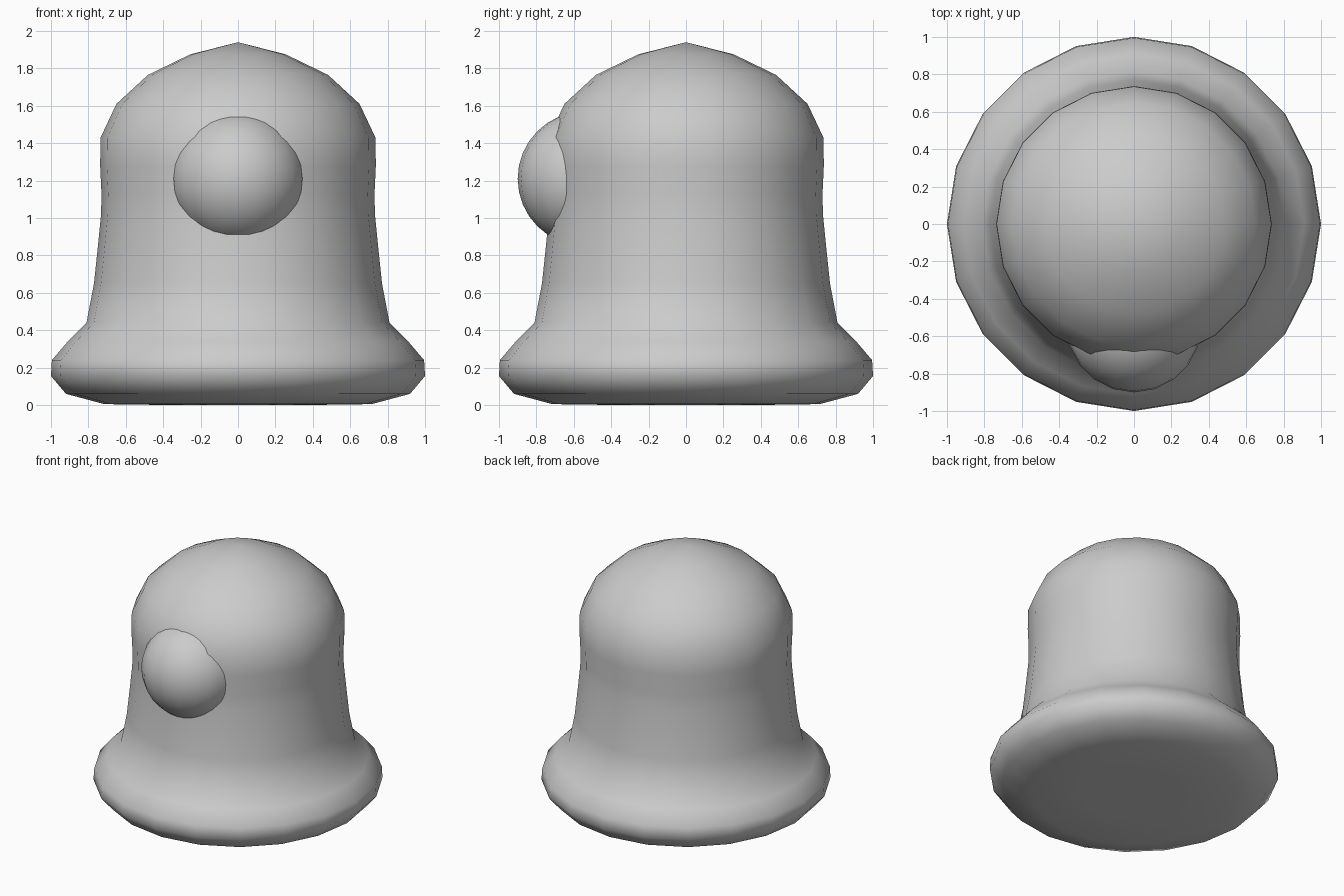
import bpy, bmesh
from math import cos, sin, tau

if "Cube" in bpy.data.objects:
    bpy.data.objects.remove(bpy.data.objects["Cube"])

SIDES = 20


def lathe(name, profile):
    """Revolve (radius, z) points around z; end points with radius 0 become poles."""
    bm = bmesh.new()
    rings = []
    for r, z in profile:
        n = SIDES if r else 1
        rings.append([bm.verts.new((r * cos(tau * i / SIDES), r * sin(tau * i / SIDES), z))
                      for i in range(n)])
    for a, b in zip(rings, rings[1:]):
        for i in range(SIDES):
            j = (i + 1) % SIDES
            if len(a) == 1:
                bm.faces.new((a[0], b[j], b[i]))
            elif len(b) == 1:
                bm.faces.new((a[i], a[j], b[0]))
            else:
                bm.faces.new((a[i], a[j], b[j], b[i]))
    bmesh.ops.recalc_face_normals(bm, faces=bm.faces)
    for f in bm.faces:
        f.smooth = True
    mesh = bpy.data.meshes.new(name)
    bm.to_mesh(mesh)
    bm.free()
    obj = bpy.data.objects.new(name, mesh)
    bpy.context.collection.objects.link(obj)
    return obj


# Bell-shaped body: flared foot, tapering waist, domed top
lathe("body", [
    (0, 0), (0.36, 0.0), (0.715, 0.005), (0.92, 0.06), (1.0, 0.155), (0.995, 0.24),
    (0.91, 0.34), (0.81, 0.44), (0.77, 0.65), (0.75, 0.84), (0.732, 1.02),
    (0.73, 1.13), (0.737, 1.28), (0.735, 1.43), (0.65, 1.61), (0.482, 1.765),
    (0.255, 1.875), (0, 1.94)])

# Round nose sunk into the front
bpy.ops.mesh.primitive_uv_sphere_add(segments=20, ring_count=16, radius=0.36,
                                     location=(0, -0.54, 1.21))
nose = bpy.context.object
nose.name = "nose"
bpy.ops.object.shade_smooth()
